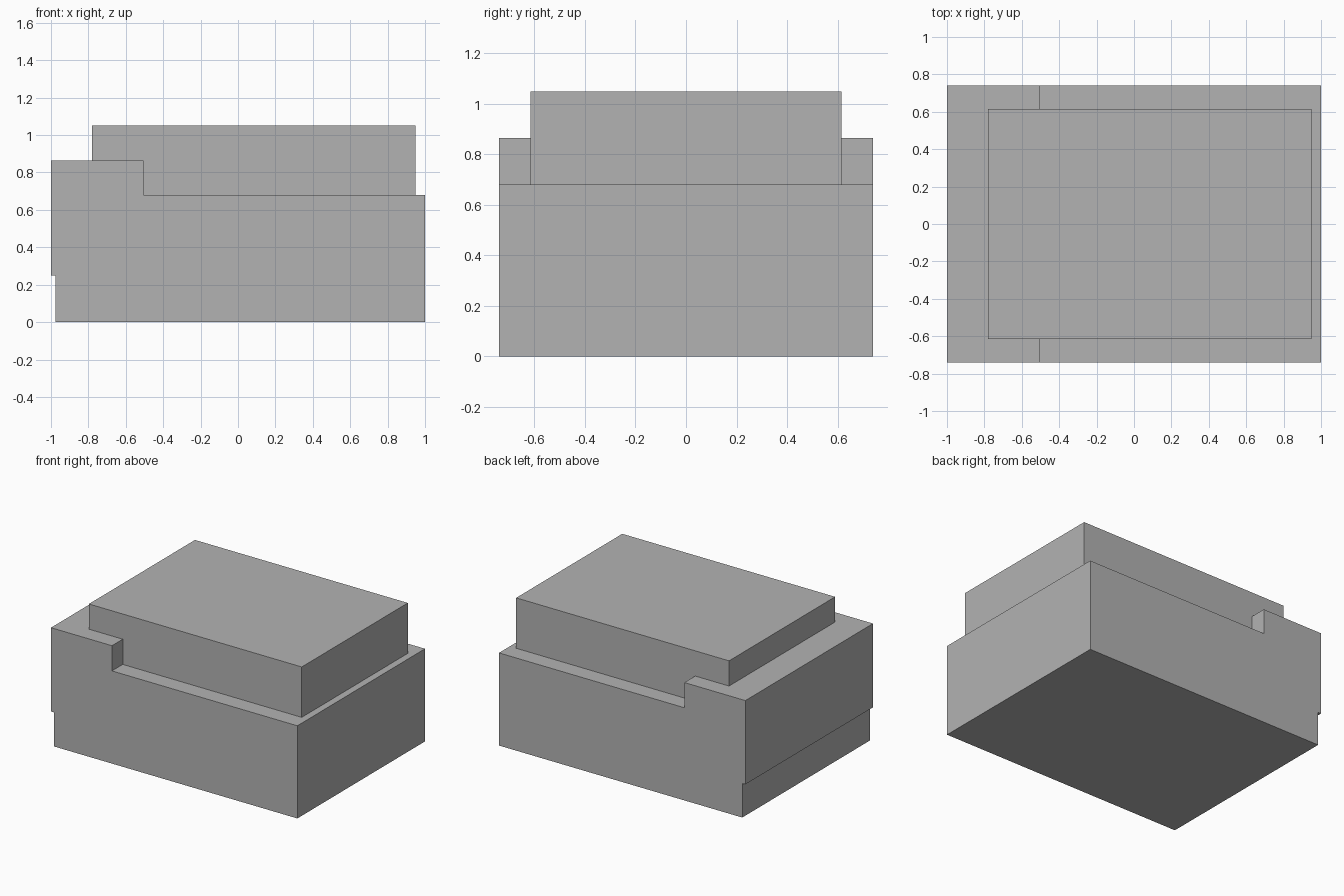
import bpy
import bmesh

if "Cube" in bpy.data.objects:
    bpy.data.objects.remove(bpy.data.objects["Cube"])

grey = bpy.data.materials.new("plain_grey")
grey.diffuse_color = (0.45, 0.45, 0.45, 1.0)
grey.use_nodes = True
grey.node_tree.nodes["Principled BSDF"].inputs["Base Color"].default_value = grey.diffuse_color


def extruded(name, profile, half_depth):
    """Extrude an XZ outline along Y, centred on y = 0."""
    bm = bmesh.new()
    face = bm.faces.new([bm.verts.new((x, -half_depth, z)) for x, z in profile])
    out = bmesh.ops.extrude_face_region(bm, geom=[face])
    moved = [g for g in out["geom"] if isinstance(g, bmesh.types.BMVert)]
    bmesh.ops.translate(bm, verts=moved, vec=(0, 2 * half_depth, 0))
    bmesh.ops.recalc_face_normals(bm, faces=bm.faces)
    mesh = bpy.data.meshes.new(name)
    bm.to_mesh(mesh)
    bm.free()
    mesh.materials.append(grey)
    obj = bpy.data.objects.new(name, mesh)
    bpy.context.collection.objects.link(obj)
    return obj


# Stepped body: raised shelf at the left end, recessed foot below it
body = extruded("stepped_body", [
    (-0.975, 0), (1, 0), (1, 0.68), (-0.505, 0.68),
    (-0.505, 0.865), (-1, 0.865), (-1, 0.25), (-0.975, 0.25)], 0.74)

# Upper block, sunk into the body and merged with it
block = extruded("upper_block_helper", [
    (-0.78, 0.5), (0.948, 0.5), (0.948, 1.05), (-0.78, 1.05)], 0.615)
block.hide_render = True
block.hide_viewport = True

union = body.modifiers.new("merge_upper_block", 'BOOLEAN')
union.operation = 'UNION'
union.solver = 'EXACT'
union.object = block

# Bake the merge so only the finished solid remains
depsgraph = bpy.context.evaluated_depsgraph_get()
merged = bpy.data.meshes.new_from_object(body.evaluated_get(depsgraph))
body.modifiers.clear()
body.data = merged
bpy.data.objects.remove(block)
